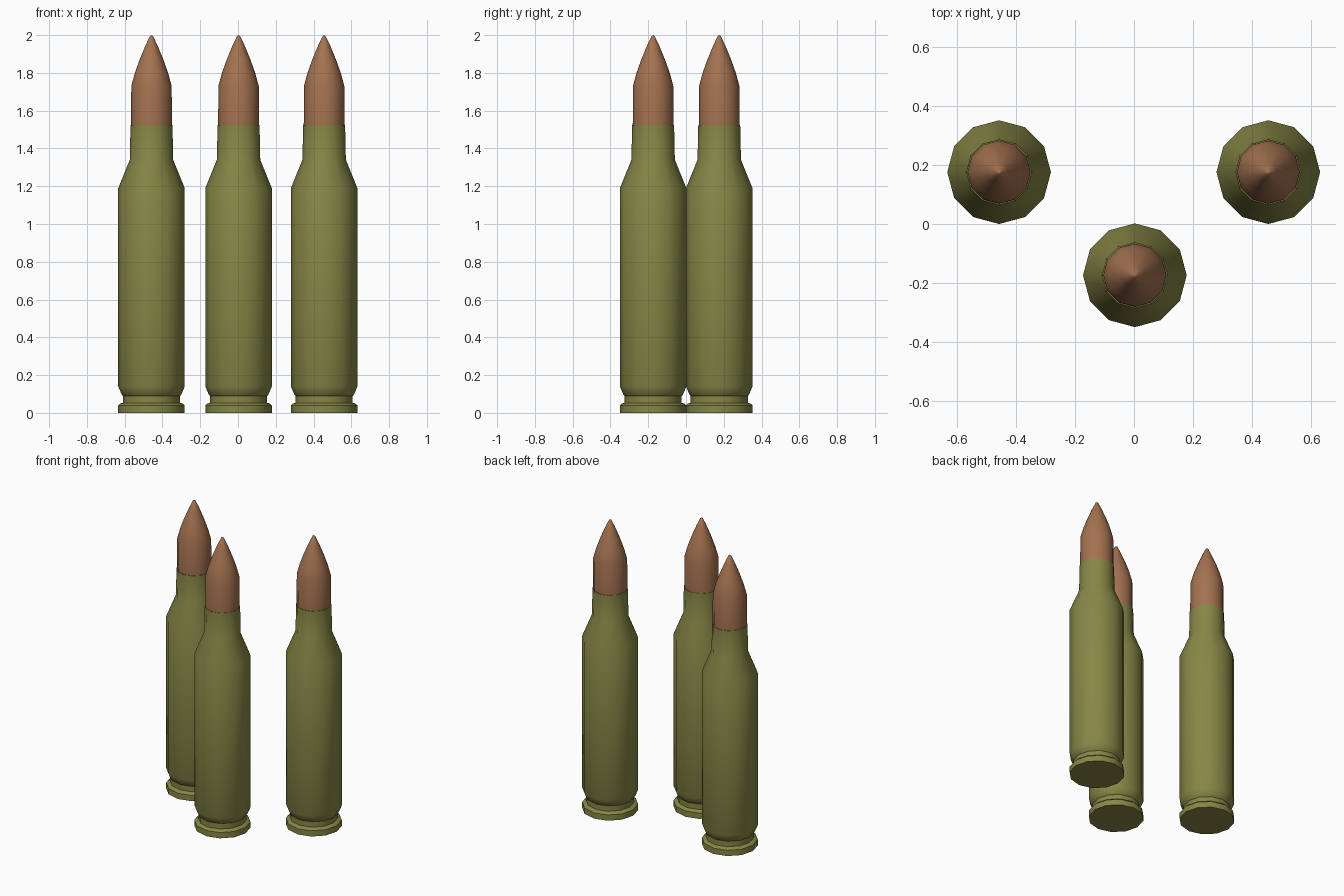
import bpy, bmesh, math

if "Cube" in bpy.data.objects:
    bpy.data.objects.remove(bpy.data.objects["Cube"])

SIDES = 12


def material(name, rgb):
    m = bpy.data.materials.new(name)
    m.diffuse_color = (*rgb, 1)
    m.use_nodes = True
    m.node_tree.nodes["Principled BSDF"].inputs["Base Color"].default_value = m.diffuse_color
    return m


olive = material("olive casing", (0.24, 0.24, 0.062))
copper = material("copper tip", (0.37, 0.168, 0.08))

# (radius, height) profiles, both lathed around z
CASE = [(0.176, 0), (0.176, 0.04), (0.165, 0.05), (0.151, 0.053), (0.151, 0.09),
        (0.157, 0.095), (0.176, 0.14), (0.176, 1.19), (0.115, 1.34), (0.111, 1.525)]
TIP = [(0.108, 1.515), (0.107, 1.73), (0.088, 1.80), (0.063, 1.87),
       (0.032, 1.945), (0.008, 1.995), (0, 2.0)]


def lathe(name, profile, mat, loc):
    bm = bmesh.new()
    rings = []
    for r, z in profile:
        if r == 0:
            rings.append([bm.verts.new((0, 0, z))] * SIDES)
        else:
            rings.append([bm.verts.new((r * math.cos(2 * math.pi * i / SIDES),
                                        r * math.sin(2 * math.pi * i / SIDES), z))
                          for i in range(SIDES)])
    for a, b in zip(rings, rings[1:]):
        for i in range(SIDES):
            j = (i + 1) % SIDES
            quad = [a[i], a[j], b[j], b[i]]
            bm.faces.new(list(dict.fromkeys(quad)))
    # flat end caps
    for ring in (rings[0], rings[-1]):
        if len(set(ring)) > 1:
            bm.faces.new(ring)
    bmesh.ops.recalc_face_normals(bm, faces=bm.faces)
    me = bpy.data.meshes.new(name)
    bm.to_mesh(me)
    bm.free()
    me.materials.append(mat)
    ob = bpy.data.objects.new(name, me)
    ob.location = loc
    bpy.context.collection.objects.link(ob)
    bpy.ops.object.select_all(action='DESELECT')
    ob.select_set(True)
    bpy.context.view_layer.objects.active = ob
    bpy.ops.object.shade_smooth_by_angle(angle=math.radians(35))


# three standing rounds
for label, x, y in (("left", -0.458, 0.176), ("middle", 0.003, -0.174), ("right", 0.456, 0.176)):
    lathe(label + "_casing", CASE, olive, (x, y, 0))
    lathe(label + "_tip", TIP, copper, (x, y, 0))
